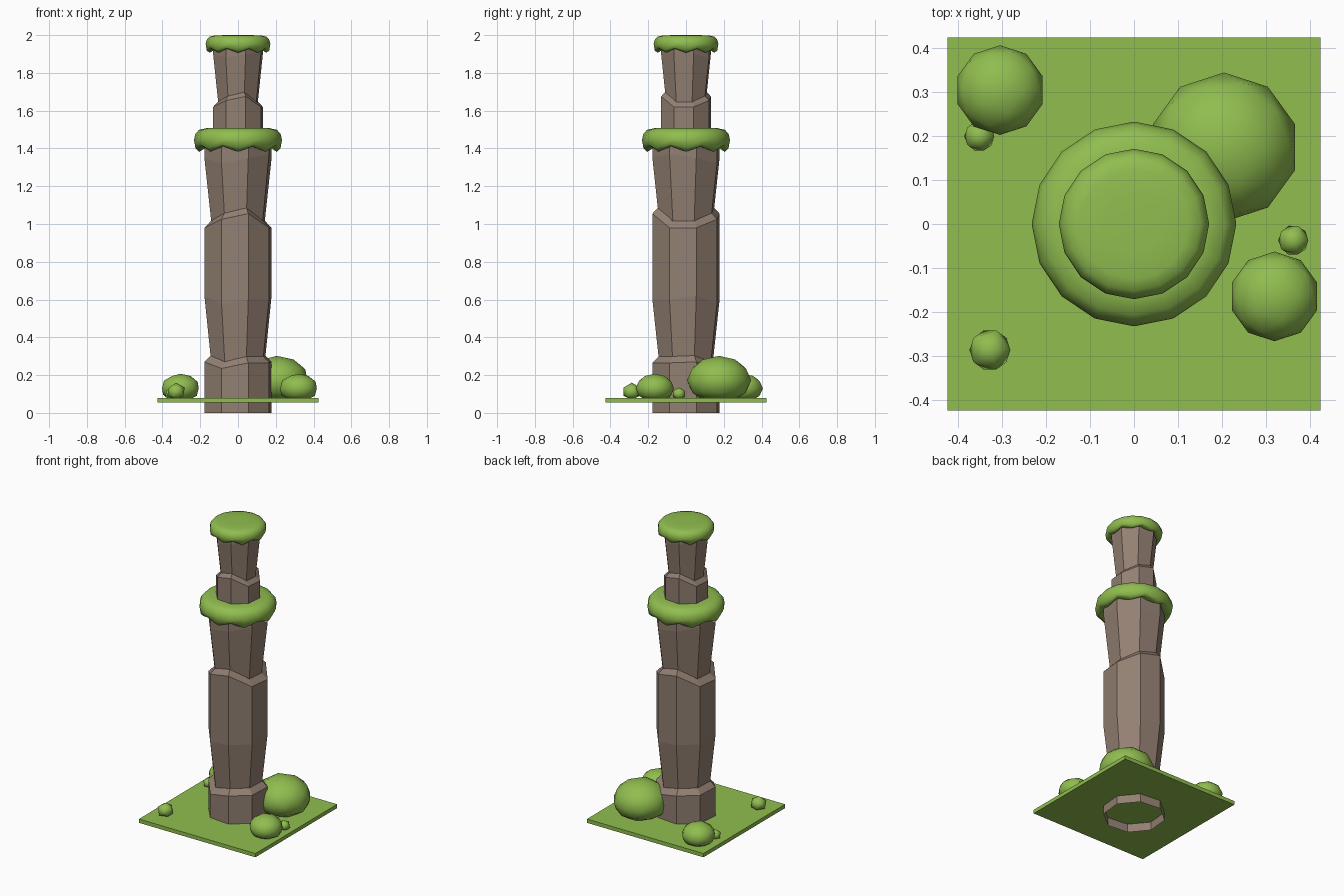
import bpy, bmesh
from math import sin, cos, pi, radians

if "Cube" in bpy.data.objects:
    bpy.data.objects.remove(bpy.data.objects["Cube"])


def make_material(name, colour):
    mat = bpy.data.materials.new(name)
    mat.use_nodes = True
    mat.diffuse_color = (*colour, 1)
    mat.node_tree.nodes["Principled BSDF"].inputs["Base Color"].default_value = (*colour, 1)
    return mat


GRASS = make_material("grass_green", (0.28, 0.51, 0.078))
ROCK = make_material("rock_brown", (0.29, 0.215, 0.168))


def finish(bm, name, mat, smooth):
    bmesh.ops.recalc_face_normals(bm, faces=bm.faces)
    for face in bm.faces:
        face.smooth = smooth
    mesh = bpy.data.meshes.new(name)
    bm.to_mesh(mesh)
    bm.free()
    mesh.materials.append(mat)
    obj = bpy.data.objects.new(name, mesh)
    bpy.context.collection.objects.link(obj)
    return obj


def loft(name, mat, sides, turn, rings, smooth=False, close_bottom=True):
    """Skin rings of (radius, heights); the heights repeat around each ring."""
    bm = bmesh.new()
    loops = []
    for radius, heights in rings:
        loop = []
        for k in range(sides):
            a = turn + 2 * pi * k / sides
            z = heights[k % len(heights)]
            loop.append(bm.verts.new((radius * cos(a), radius * sin(a), z)))
        loops.append(loop)
    for low, high in zip(loops, loops[1:]):
        for k in range(sides):
            n = (k + 1) % sides
            bm.faces.new((low[k], low[n], high[n], high[k]))
    # Fan caps to a centre point keep uneven rims tidy
    for loop, wanted in ((loops[0], close_bottom), (loops[-1], True)):
        if wanted:
            z = sum(v.co.z for v in loop) / sides
            centre = bm.verts.new((0, 0, z))
            for k in range(sides):
                bm.faces.new((loop[k], loop[(k + 1) % sides], centre))
    return finish(bm, name, mat, smooth)


def raised(heights, amount):
    return [h + amount for h in heights]


# Rock column: octagonal blocks with uneven chipped rims
R = 0.186
TURN = radians(17)
base_rim = [0.27, 0.235, 0.265, 0.265]
main_rim = [0.98, 1.025, 1.055, 0.98]
neck_rim = [1.62 + 0.74 * (h - 0.98) for h in main_rim]


def rock(name, rings, **options):
    loft(name, ROCK, 8, TURN, rings, **options)


rock("base_block", [(R, [0]), (R, base_rim), (R * 0.81, raised(base_rim, 0.035))],
     close_bottom=False)
rock("main_block", [(R * 0.77, [0.22]), (R, [0.62, 0.58, 0.6, 0.6]), (R, main_rim),
                    (R * 0.81, raised(main_rim, 0.035))])
rock("upper_block", [(R * 0.77, [0.97]), (R, [1.35, 1.32, 1.35, 1.37]), (R, [1.44])])
r = R * 0.74
rock("neck_block", [(r, [1.42]), (r, neck_rim), (r * 0.81, raised(neck_rim, 0.026))])
rock("top_block", [(r * 0.77, [1.61]), (r, [1.9, 1.88, 1.9, 1.91]), (r, [1.95])])


# Grass caps: rounded pads with a scalloped lower edge
def grass_pad(name, top, s):
    profile = [(0.165, [-0.095]), (0.205, [-0.128, -0.098]), (0.225, [-0.11, -0.088]),
               (0.233, [-0.065]), (0.226, [-0.035]), (0.207, [-0.012]),
               (0.17, [-0.003]), (0.09, [0])]
    loft(name, GRASS, 16, 0,
         [(radius * s, [top + h * s for h in hs]) for radius, hs in profile], smooth=True)


grass_pad("ledge_grass", 1.51, 1)
grass_pad("top_grass", 2.0, 0.735)

# Ground plate
bm = bmesh.new()
bmesh.ops.create_cube(bm, size=1)
bmesh.ops.scale(bm, vec=(0.85, 0.85, 0.025), verts=bm.verts)
bmesh.ops.translate(bm, vec=(0, 0, 0.0675), verts=bm.verts)
finish(bm, "ground_plate", GRASS, False)

# Bushes: x, y, radius, centre height, half height, detail
bushes = {
    "large_bush": (0.205, 0.175, 0.17, 0.172, 0.13, 2),
    "back_bush": (-0.305, 0.305, 0.102, 0.13, 0.077, 2),
    "front_bush": (0.32, -0.165, 0.102, 0.13, 0.077, 2),
    "front_small_bush": (-0.328, -0.287, 0.052, 0.112, 0.048, 1),
    "back_tiny_bush": (-0.352, 0.2, 0.038, 0.1, 0.035, 1),
    "side_tiny_bush": (0.363, -0.037, 0.038, 0.1, 0.035, 1),
}
for name, (x, y, radius, z, half, detail) in bushes.items():
    bm = bmesh.new()
    bmesh.ops.create_icosphere(bm, subdivisions=detail, radius=1)
    bmesh.ops.scale(bm, vec=(radius, radius, half), verts=bm.verts)
    bmesh.ops.translate(bm, vec=(x, y, z), verts=bm.verts)
    # Flatten the underside into the ground
    for v in bm.verts:
        v.co.z = max(v.co.z, 0.07)
    finish(bm, name, GRASS, True)
